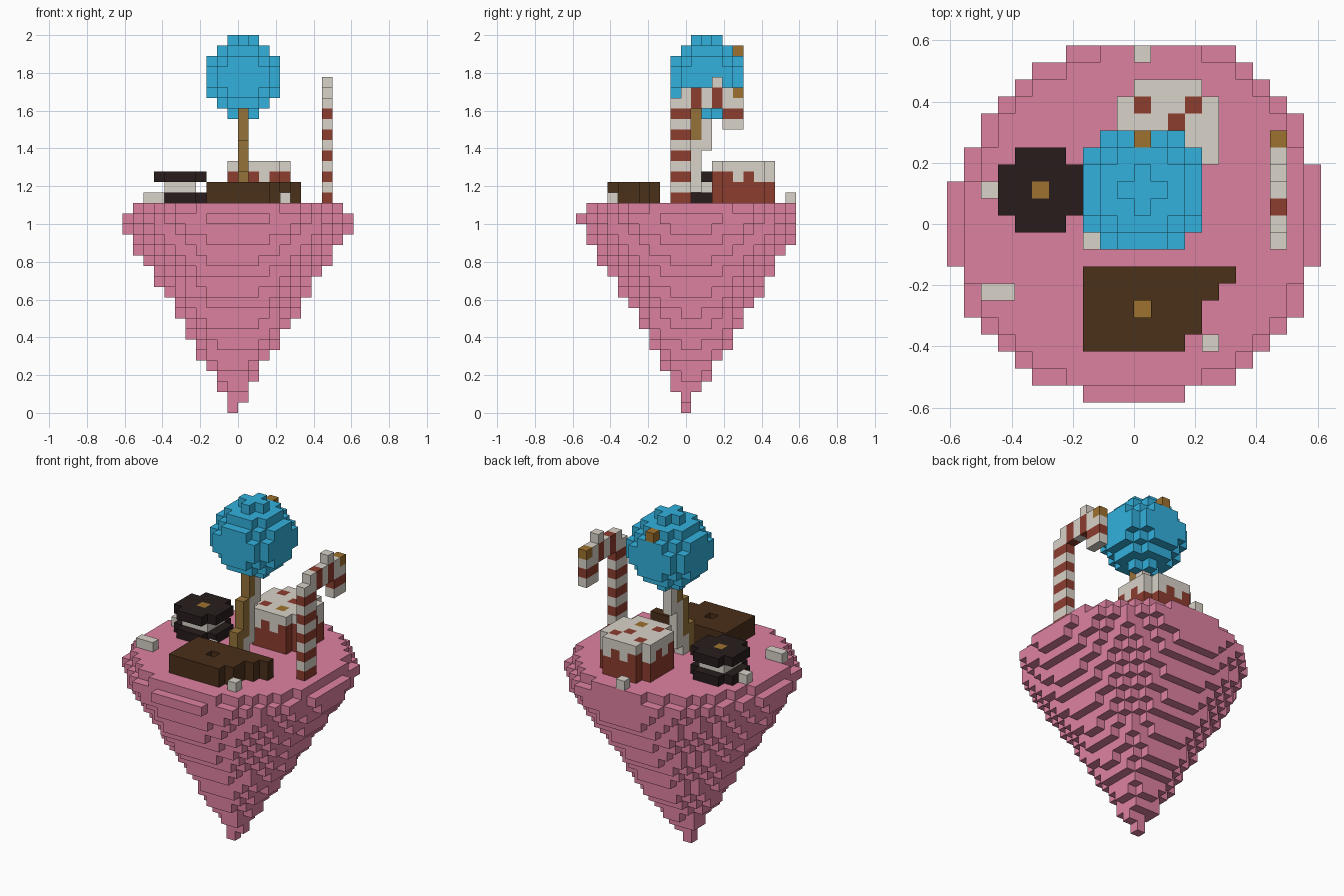
import bpy, bmesh
from math import hypot

if "Cube" in bpy.data.objects:
    bpy.data.objects.remove(bpy.data.objects["Cube"])

U = 2 / 36  # block size
GROUND = 20  # first block layer above the island


def material(name, *rgb):
    m = bpy.data.materials.new(name)
    m.use_nodes = True
    color = (*rgb, 1)
    m.diffuse_color = color
    m.node_tree.nodes["Principled BSDF"].inputs["Base Color"].default_value = color
    return m


MATS = {
    "pink": material("pink frosting", .73, .222, .35),
    "blue": material("candy blue", .032, .44, .72),
    "cream": material("cream white", .69, .645, .58),
    "brown": material("dark chocolate", .07, .029, .01),
    "black": material("black cookie", .022, .012, .012),
    "red": material("red sponge", .27, .047, .028),
    "gold": material("gold candy", .34, .17, .028),
    "wood": material("stick wood", .30, .17, .042),
}


def box(xs, ys, zs):
    """All block cells within inclusive ranges."""
    return [(i, j, k) for i in range(xs[0], xs[1] + 1)
            for j in range(ys[0], ys[1] + 1) for k in range(zs[0], zs[1] + 1)]


def build(name, cells):
    """Turn a cell -> colour dictionary into one mesh of outer faces."""
    bm = bmesh.new()
    verts, used = {}, sorted(set(cells.values()))

    def vert(p):
        if p not in verts:
            verts[p] = bm.verts.new((p[0] * U, (p[1] - .5) * U, p[2] * U))
        return verts[p]

    for cell, color in cells.items():
        for axis in range(3):
            for side in (0, 1):
                near = list(cell)
                near[axis] += 2 * side - 1
                if tuple(near) in cells:
                    continue
                a, b = (axis + 1) % 3, (axis + 2) % 3
                loop = []
                for da, db in ((0, 0), (1, 0), (1, 1), (0, 1)):
                    p = list(cell)
                    p[axis] += side
                    p[a] += da
                    p[b] += db
                    loop.append(vert(tuple(p)))
                face = bm.faces.new(loop if side else loop[::-1])
                face.material_index = used.index(color)
    # Merge flat runs of blocks into larger faces
    bmesh.ops.dissolve_limit(bm, angle_limit=.01, verts=bm.verts[:],
                             edges=bm.edges[:], delimit={'MATERIAL', 'NORMAL'})
    mesh = bpy.data.meshes.new(name)
    bm.to_mesh(mesh)
    bm.free()
    for color in used:
        mesh.materials.append(MATS[color])
    obj = bpy.data.objects.new(name, mesh)
    bpy.context.collection.objects.link(obj)
    return obj


# Floating island: a leaning round cone, flatter at its back left corner,
# trimmed to each layer's reach
left = [1, 1, 2, 2, 3, 4, 4, 5, 5, 6, 6, 7, 8, 9, 9, 10, 10, 11, 11, 10]
right = [0, 1, 1, 2, 2, 3, 4, 4, 5, 6, 6, 7, 7, 8, 9, 9, 10, 11, 11, 10]
front = [0, 0, 1, 1, 2, 2, 3, 3, 4, 4, 5, 6, 6, 7, 8, 8, 9, 9, 10, 9]
back = [0, 0, 1, 2, 2, 3, 4, 4, 5, 5, 6, 7, 7, 8, 8, 9, 10, 10, 10, 10]
island = {}
for k, (l, r, f, b) in enumerate(zip(left, right, front, back)):
    radius = 10.2 if k == GROUND - 1 else min(.3 + .61 * k, 11)
    cx, cy = .022 * k - .4, min(.1 * k, .5)
    for i, j, _ in box((-l, r - 1), (-f, b), (k, k)):
        dx, dy = i + .5 - cx, j - cy
        dist = hypot(dx, dy)
        flat = .17 * max(-dx, 0) * max(dy, 0) / dist ** 2
        if dist <= radius * (1 - flat):
            island[i, j, k] = "pink"
build("island", island)

# Lollipop ball with one gold speck and a notch for the stick
ball = {}
for i, j, k in box((-3, 3), (-1, 5), (28, 35)):
    if i ** 2 + (j - 2) ** 2 + (k - 31.5) ** 2 < 13.7:
        ball[i, j, k] = "blue"
ball[0, 5, 34] = "gold"
del ball[0, 1, 28]
build("lollipop_ball", ball)

# Leaning lollipop stick: wood in front, cream behind
stick = {}
for j, low, high in ((-1, 20, 22), (0, 22, 25), (1, 26, 28)):
    for k in range(low, high + 1):
        stick[0, j, k] = "wood"
for j, low, high in ((0, 20, 21), (1, 21, 25), (2, 25, 27)):
    for k in range(low, high + 1):
        stick[0, j, k] = "cream"
build("lollipop_stick", stick)

# Bitten chocolate bar with a pit
bar = {}
for j, end in zip(range(-7, -2), (2, 3, 3, 4, 5)):
    for cell in box((-3, end), (j, j), (GROUND, GROUND + 1)):
        bar[cell] = "brown"
bar[0, -5, GROUND] = "gold"
del bar[0, -5, GROUND + 1]
build("chocolate_bar", bar)

# Sandwich cookie
cookie = {}
for i, j, k in box((-8, -4), (0, 4), (GROUND, GROUND + 2)):
    dx, dy = abs(i + 6), abs(j - 2)
    if k == GROUND + 1:
        if max(dx, dy) < 2:
            cookie[i, j, k] = "cream"
    elif dx + dy < 4:
        cookie[i, j, k] = "black"
cookie[-6, 2, GROUND + 2] = "gold"
build("sandwich_cookie", cookie)

# Cake with dripping icing and sprinkles
cake = {}
for i, j, k in box((-1, 4), (3, 8), (GROUND, GROUND + 3)):
    if i in (-1, 4) and j in (3, 8):
        continue
    drip = k == GROUND + 2 and (max(i, 0) + j) % 2
    cake[i, j, k] = "cream" if drip or k == GROUND + 3 else "red"
for i, j in ((0, 7), (3, 7), (2, 6), (0, 4)):
    cake[i, j, GROUND + 3] = "red"
cake[2, 4, GROUND + 3] = "gold"
build("cake", cake)

# Striped candy cane with a hook
cane = {}
for i, j, k in box((8, 8), (-1, 0), (GROUND, 30)):
    if (j, k) != (-1, 30):
        cane[i, j, k] = "red" if k % 2 == 0 and k < 29 else "cream"
for i, j, k in box((8, 8), (1, 4), (29, 30)):
    cane[i, j, k] = "red" if j % 2 else "cream"
for i, j, k in box((8, 8), (4, 5), (27, 29)):
    cane[i, j, k] = "red" if k == 28 else "cream"
cane[8, 3, 31] = "cream"
cane[8, 5, 30] = "gold"
build("candy_cane", cane)

# Loose sugar cubes on the ground
for n, (i, j, wide) in enumerate(((4, -7, 0), (-9, -4, 1), (-9, 2, 0),
                                  (0, 10, 0), (-3, -1, 0))):
    build(f"sugar_cube_{n + 1}",
          {c: "cream" for c in box((i, i + wide), (j, j), (GROUND, GROUND))})
